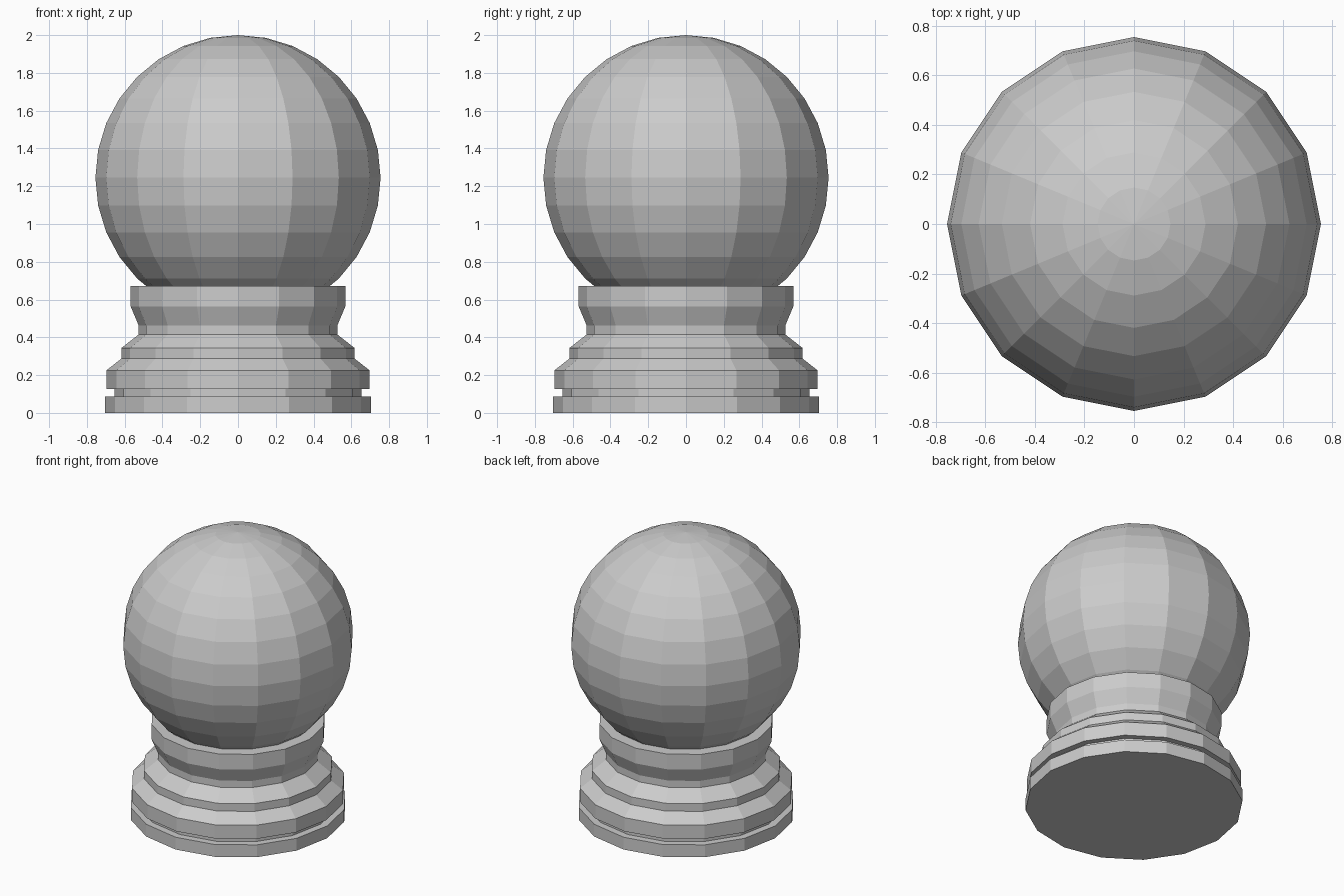
import bpy
import bmesh
from math import sin, cos, pi

if "Cube" in bpy.data.objects:
    bpy.data.objects.remove(bpy.data.objects["Cube"])

SIDES = 16


def lathe(name, profile):
    """Revolve (radius, z) points around z, with flat caps on both ends."""
    bm = bmesh.new()
    rings = [[bm.verts.new((r * cos(2 * pi * i / SIDES), r * sin(2 * pi * i / SIDES), z))
              for i in range(SIDES)] for r, z in profile]
    for low, high in zip(rings, rings[1:]):
        for i in range(SIDES):
            j = (i + 1) % SIDES
            bm.faces.new((low[i], low[j], high[j], high[i]))
    bm.faces.new(rings[0][::-1])
    bm.faces.new(rings[-1])
    mesh = bpy.data.meshes.new(name)
    bm.to_mesh(mesh)
    bm.free()
    obj = bpy.data.objects.new(name, mesh)
    bpy.context.collection.objects.link(obj)
    return obj


# Stepped pedestal: foot, groove, band, shoulder, neck and flared collar
lathe("pedestal", [
    (0.705, 0.0), (0.705, 0.088),
    (0.655, 0.088), (0.655, 0.127),
    (0.697, 0.127), (0.697, 0.225),
    (0.618, 0.287), (0.618, 0.343),
    (0.526, 0.415), (0.526, 0.463),
    (0.568, 0.563), (0.568, 0.672),
])

# Globe resting in the collar
bpy.ops.mesh.primitive_uv_sphere_add(segments=SIDES, ring_count=16, radius=0.755,
                                     location=(0, 0, 1.245))
bpy.context.object.name = "globe"
